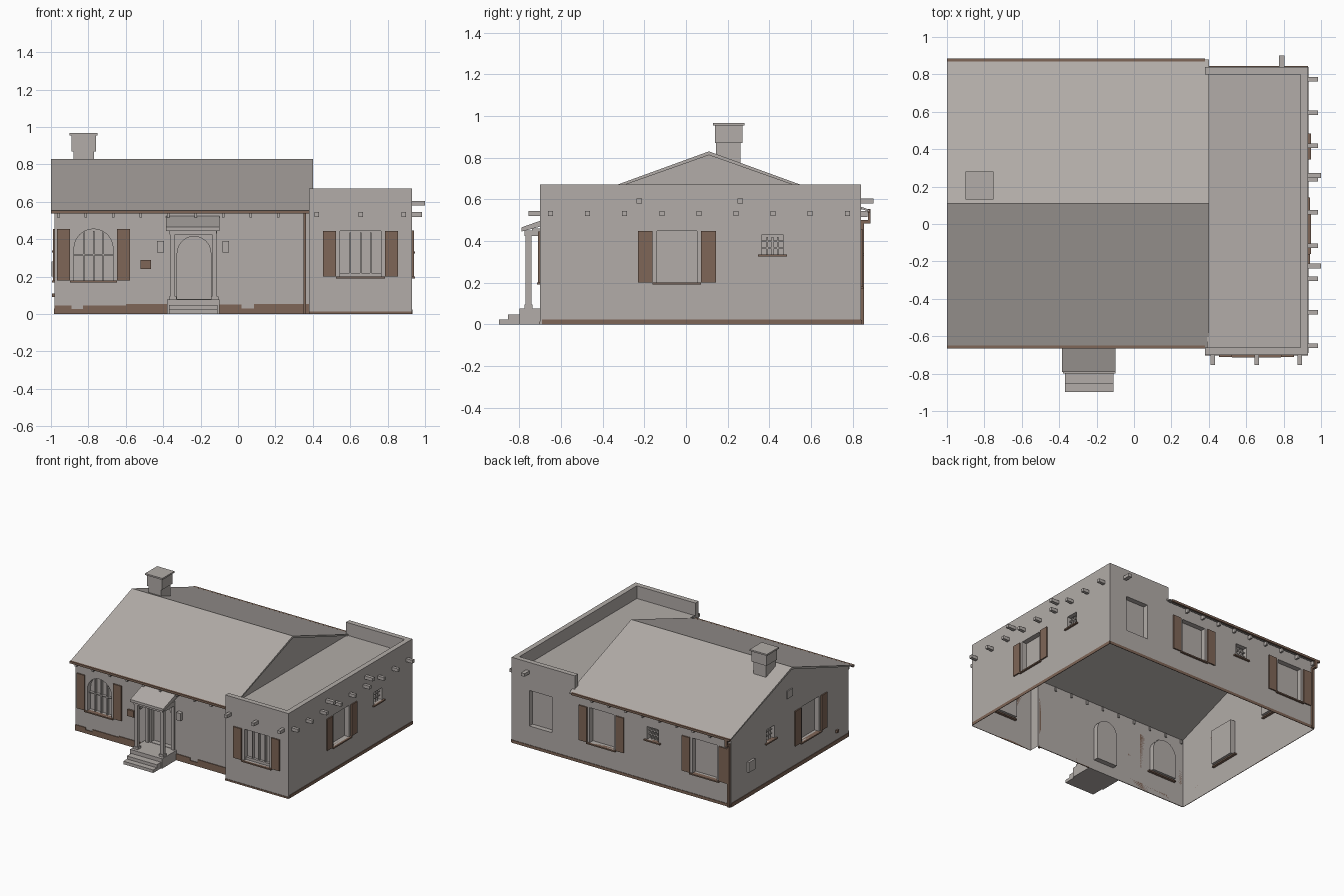
import bpy, bmesh, math
from mathutils import Vector

cube = bpy.data.objects.get("Cube")
if cube:
    bpy.data.objects.remove(cube, do_unlink=True)


def material(name, rgb):
    m = bpy.data.materials.new(name)
    m.use_nodes = True
    m.diffuse_color = (*rgb, 1)
    m.node_tree.nodes["Principled BSDF"].inputs["Base Color"].default_value = (*rgb, 1)
    return m


GREY = material("warm grey plaster", (0.445, 0.413, 0.392))
BROWN = material("brown timber", (0.212, 0.133, 0.095))


def finish(name, bm, mat):
    mesh = bpy.data.meshes.new(name)
    bm.to_mesh(mesh)
    bm.free()
    mesh.materials.append(mat)
    obj = bpy.data.objects.new(name, mesh)
    bpy.context.collection.objects.link(obj)
    return obj


def add_face(bm, pts, want):
    """Add one polygon facing towards the wanted direction."""
    f = bm.faces.new([bm.verts.new(p) for p in pts])
    f.normal_update()
    if f.normal.dot(Vector(want)) < 0:
        f.normal_flip()


def box(name, x, y, z, mat=GREY):
    bm = bmesh.new()
    bmesh.ops.create_cube(bm, size=1)
    for v in bm.verts:
        v.co = [r[0] if c < 0 else r[1] for c, r in zip(v.co, (x, y, z))]
    return finish(name, bm, mat)


def prism(name, profile, x0, x1, mat=GREY):
    """Extrude a (y, z) profile along x."""
    bm = bmesh.new()
    f = bm.faces.new([bm.verts.new((x0, y, z)) for y, z in profile])
    new = bmesh.ops.extrude_face_region(bm, geom=[f])["geom"]
    bmesh.ops.translate(bm, vec=(x1 - x0, 0, 0),
                        verts=[g for g in new if isinstance(g, bmesh.types.BMVert)])
    bmesh.ops.recalc_face_normals(bm, faces=bm.faces)
    return finish(name, bm, mat)


class Side:
    """A vertical wall plane; a runs along it, out is the distance outwards."""
    def __init__(self, name, axis, pos, sign):
        self.name, self.axis, self.pos, self.sign = name, axis, pos, sign

    def point(self, a, z, out=0):
        p = self.pos + self.sign * out
        return (p, a, z) if self.axis == "x" else (a, p, z)

    def plate(self, part, a, z, out, mat=GREY):
        lo, hi = self.point(a[0], z[0], out[0]), self.point(a[1], z[1], out[1])
        ranges = [sorted(r) for r in zip(lo, hi)]
        return box(self.name + "_" + part, *ranges, mat)

    def wall(self, a0, a1, top, holes=(), depth=0.04):
        """Sheet wall with recessed rectangular or arched openings."""
        bm = bmesh.new()
        out = Vector(self.point(0, 0, 1)) - Vector(self.point(0, 0, 0))
        add = lambda pts, want: add_face(bm, [self.point(*p) for p in pts], want)
        cols = sorted({a0, a1, *(v for h in holes for v in h[:2])})
        rows = sorted({0, top, *(v for h in holes for v in h[2:4])})
        for l, r in zip(cols, cols[1:]):
            for b, t in zip(rows, rows[1:]):
                u, w = (l + r) / 2, (b + t) / 2
                if not any(h[0] < u < h[1] and h[2] < w < h[3] for h in holes):
                    add([(l, b), (r, b), (r, t), (l, t)], out)
        for l, r, b, t, arched in holes:
            line = [(l, b), (r, b), (r, t), (l, t)]
            mid, rad = (l + r) / 2, (r - l) / 2
            if arched:
                arc = [(mid + rad * math.cos(k * math.pi / 12),
                        t - rad + rad * math.sin(k * math.pi / 12)) for k in range(13)]
                add([(r, t)] + arc[:7], out)
                add([(l, t)] + arc[6:], out)
                line = [(l, b), (r, b)] + arc
            add([(a, z, -depth) for a, z in line], out)
            centre = Vector(self.point(mid, (b + t) / 2))
            for p, q in zip(line, line[1:] + line[:1]):
                add([p, q, (*q, -depth), (*p, -depth)], centre - Vector(self.point(*p)))
        return finish(self.name + "_wall", bm, GREY)

    def window(self, l, r, b, t, upright=0, cross=0, shutters=True, sill=True):
        """Glazing bars, sill and shutters round an opening."""
        for n in range(upright):
            c = l + (r - l) * (n + 1) / (upright + 1)
            self.plate("glazing_bar", (c - .004, c + .004), (b, t - .01), (-.04, -.02))
        for n in range(cross):
            c = b + (t - b) * (n + 1) / (cross + 1)
            self.plate("cross_bar", (l, r), (c - .004, c + .004), (-.04, -.02))
        if sill:
            self.plate("sill", (l - .02, r + .02), (b - .01, b), (-.02, .015), BROWN)
        if shutters:
            for a in ((l - .09, l - .02), (r + .02, r + .09)):
                self.plate("shutter", a, (b, t), (0, .01), BROWN)


front = Side("front", "y", -.62, -1)
wing_front = Side("wing_front", "y", -.70, -1)
back = Side("back", "y", .84, 1)
wing_back = Side("wing_back", "y", .84, 1)
right = Side("right", "x", .93, 1)
left = Side("left", "x", -.98, -1)
jog = Side("wing_return", "x", .38, -1)
EAVE, DECK, TOP, RIDGE_Y, RIDGE_Z = .55, .57, .67, .11, .83

# Walls with openings
low, high = .18, .455
front.wall(-.98, .38, EAVE, [(-.877, -.668, low, high, True), (-.325, -.145, .08, .415, True)])
wing_front.wall(.38, .93, DECK, [(.545, .765, .2, .445, False)])
right.wall(-.70, .84, DECK, [(-.14, .053, .2, .447, False), (.365, .465, .335, .43, False)])
back.wall(-.98, .38, EAVE, [(-.86, -.645, low, high, False), (-.35, -.25, .34, .44, False),
                            (.04, .25, low, high, False)])
wing_back.wall(.38, .93, DECK, [(.58, .775, .17, .45, False)])
left.wall(-.62, .84, EAVE, [(-.255, -.04, low, high, False), (.3, .4, .34, .44, False)])
jog.wall(-.70, -.62, DECK)

# Window fittings
front.window(-.877, -.668, low, high, 3, 1)
wing_front.window(.545, .765, .2, .445, 3)
wing_front.plate("bottom_rail", (.545, .765), (.2, .22), (-.04, -.02))
right.window(-.14, .053, .2, .447)
right.window(.365, .465, .335, .43, 3, 2, shutters=False)
back.window(-.86, -.645, low, high)
back.window(.04, .25, low, high)
back.window(-.35, -.25, .34, .44, 3, 2, shutters=False)
wing_back.window(.58, .775, .17, .45, shutters=False, sill=False)
left.window(-.255, -.04, low, high)
left.window(.3, .4, .34, .44, 3, 2, shutters=False)

# Gable ends
for name, x, sign in (("left_gable", -.98, -1), ("right_gable", .39, 1)):
    bm = bmesh.new()
    add_face(bm, [(x, -.64, EAVE), (x, .86, EAVE), (x, RIDGE_Y, RIDGE_Z - .01)], (sign, 0, 0))
    finish(name, bm, GREY)

# Pitched roof, eaves boards and rafter ends
prism("pitched_roof", [(-.66, EAVE), (RIDGE_Y, RIDGE_Z), (.88, EAVE), (.88, EAVE - .01),
                       (RIDGE_Y, RIDGE_Z - .018), (-.66, EAVE - .01)], -1, .40)
box("front_eaves_board", (-1, .38), (-.665, -.65), (.537, .554), BROWN)
box("back_eaves_board", (-1, .38), (.87, .885), (.537, .554), BROWN)
for n in range(9):
    x = -.96 + n * .147
    for y in ((-.65, -.61), (.83, .87)):
        box("rafter_end", (x - .007, x + .007), y, (.515, .545))

# Wing roof deck and parapets
box("roof_deck", (.39, .90), (-.67, .81), (DECK - .005, DECK))
box("front_parapet", (.38, .93), (-.70, -.66), (DECK, TOP))
box("back_parapet", (.38, .93), (.80, .84), (DECK, TOP))
box("right_parapet", (.89, .93), (-.66, .80), (DECK, TOP))

# Projecting beam ends and roof spouts
for n in range(9):
    y = -.65 + n * .178
    right.plate("beam_end", (y - .012, y + .012), (.52, .545), (0, .055))
for y in (-.225, .26):
    right.plate("spout", (y - .013, y + .013), (.58, .605), (0, .07))
for x in (.42, .655, .885):
    wing_front.plate("beam_end", (x - .012, x + .012), (.52, .545), (0, .055))
wing_back.plate("spout", (.775, .805), (.58, .605), (0, .06))

# Chimney
box("chimney_lower", (-.88, -.77), (.145, .262), (.7, .87))
box("chimney_upper", (-.89, -.76), (.138, .27), (.87, .955))
box("chimney_cap", (-.90, -.75), (.13, .28), (.955, .967))

# Porch with steps
box("porch_floor", (-.38, -.10), (-.80, -.62), (0, .077))
box("upper_step", (-.37, -.11), (-.853, -.80), (0, .048))
box("lower_step", (-.37, -.11), (-.897, -.853), (0, .024))
prism("porch_roof", [(-.62, .525), (-.79, .465), (-.79, .445), (-.62, .49)], -.385, -.098)
box("porch_beam", (-.365, -.115), (-.775, -.735), (.425, .45))
for x in (-.35, -.125):
    box("porch_post", (x - .014, x + .014), (-.77, -.742), (.077, .43))
    box("post_base", (x - .02, x + .02), (-.775, -.737), (.077, .095))
    box("side_beam", (x - .012, x + .012), (-.74, -.62), (.425, .46))
    front.plate("door_pilaster", (x - .012, x + .012), (.077, .45), (0, .015))

# Wall fittings
for x in (-.414, -.065):
    front.plate("lamp", (x - .018, x + .018), (.33, .39), (0, .03))
front.plate("notice_board", (-.52, -.465), (.24, .29), (0, .015), BROWN)
left.plate("attic_vent", (.08, .15), (.59, .65), (0, .008))
left.plate("tap", (-.48, -.46), (.09, .11), (0, .015), BROWN)
left.plate("meter_box", (.56, .64), (.2, .28), (0, .018))
front.plate("downpipe", (.35, .364), (0, .545), (0, .02), BROWN)
back.plate("downpipe", (-.975, -.955), (0, .5), (0, .015), BROWN)
back.plate("downpipe_elbow", (-.975, -.955), (.485, .5), (0, .045), BROWN)
back.plate("downpipe_top", (-.975, -.955), (.5, .54), (.033, .045), BROWN)

# Uneven brown base band
for a, b, h in ((-.98, -.89, .045), (-.89, -.83, .028), (-.83, -.6, .045), (-.6, -.38, .054),
                (-.10, .02, .05), (.02, .085, .03), (.085, .38, .054)):
    front.plate("base_band", (a, b), (0, h), (0, .006), BROWN)
wing_front.plate("base_band", (.38, .93), (0, .013), (0, .004), BROWN)
right.plate("base_band", (-.69, .84), (0, .024), (0, .004), BROWN)
back.plate("base_band", (-.98, .93), (0, .022), (0, .004), BROWN)
left.plate("base_band", (-.62, .84), (0, .03), (0, .004), BROWN)
